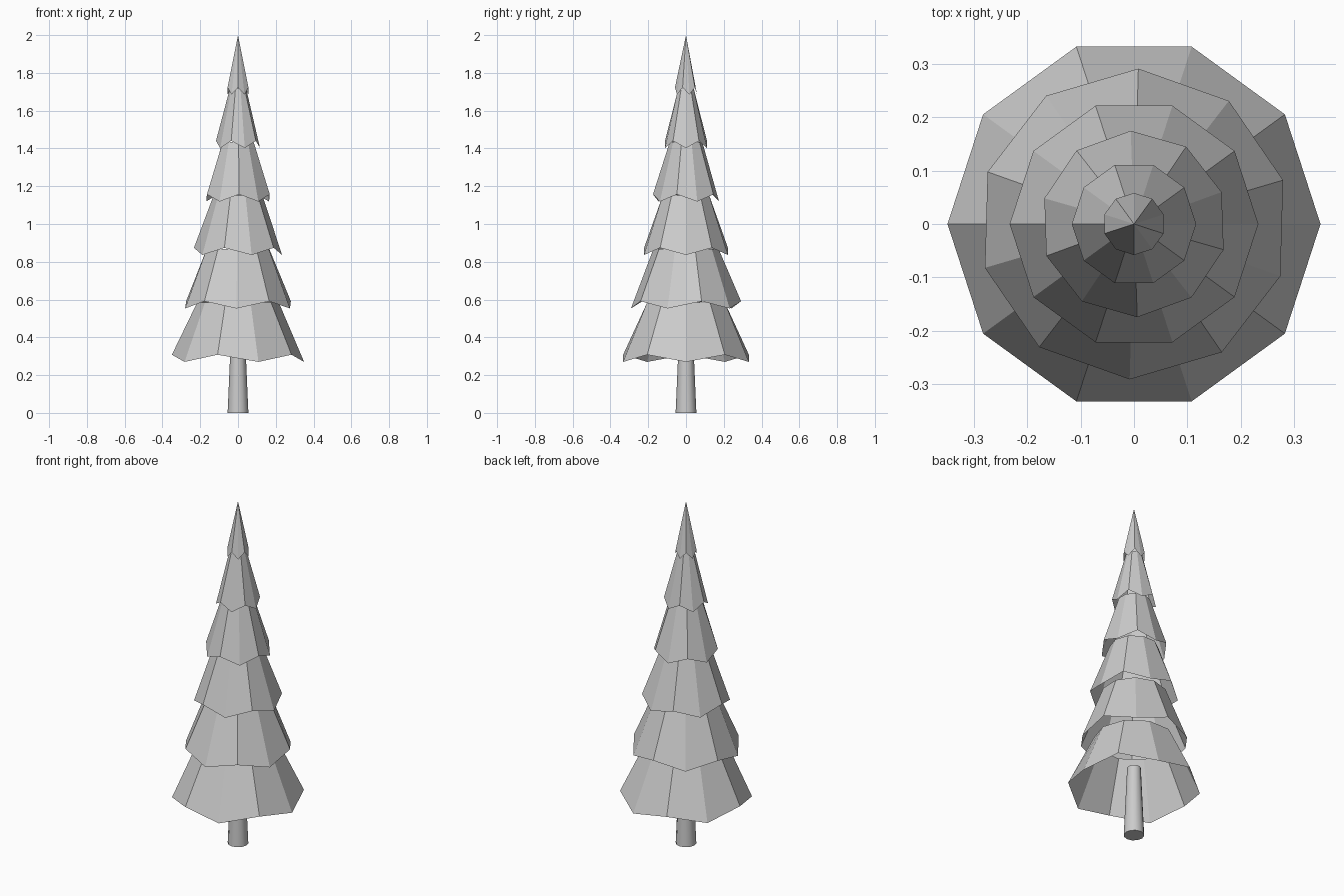
import bpy, bmesh
from math import cos, sin, radians, pi

if "Cube" in bpy.data.objects:
    bpy.data.objects.remove(bpy.data.objects["Cube"])

SIDES = 10


def ring(bm, radius, z, phase=0.0, lift=0.0, sides=SIDES):
    """Ring of vertices; odd corners are raised by lift."""
    return [bm.verts.new((radius * cos(radians(phase) + 2 * pi * k / sides),
                          radius * sin(radians(phase) + 2 * pi * k / sides),
                          z + lift * (k % 2))) for k in range(sides)]


def bridge(bm, low, high):
    n = len(low)
    for k in range(n):
        bm.faces.new((low[k], low[(k + 1) % n], high[(k + 1) % n], high[k]))


def finish(bm, name):
    mesh = bpy.data.meshes.new(name)
    bm.to_mesh(mesh)
    bm.free()
    obj = bpy.data.objects.new(name, mesh)
    bpy.context.collection.objects.link(obj)
    return obj


# Trunk: tapered, ending inside the lowest tier
bm = bmesh.new()
base = ring(bm, 0.055, 0.0, sides=12)
top = ring(bm, 0.037, 0.41, sides=12)
bridge(bm, base, top)
bm.faces.new(base[::-1])
bm.faces.new(top)
trunk = finish(bm, "trunk")
for p in trunk.data.polygons:
    p.use_smooth = len(p.vertices) == 4
trunk.data.set_sharp_from_angle(angle=radians(40))

# Branch tiers: open skirts with a zigzag rim, the last one ending in a point
phases = [0, -19.6, 0, 20, 0, 18]
for i, phase in enumerate(phases):
    radius = 0.35 * (6 - i) / 6
    next_radius = 0.35 * (5 - i) / 6
    z = 0.27 + 0.283 * i
    bm = bmesh.new()
    rim = ring(bm, radius, z, phase, 0.038)
    if i < 5:
        bridge(bm, rim, ring(bm, next_radius * 0.74, z + 0.315, phase))
    else:
        tip = bm.verts.new((0, 0, 2.0))
        for k in range(SIDES):
            bm.faces.new((rim[k], rim[(k + 1) % SIDES], tip))
    finish(bm, f"branch_tier_{i + 1}")
